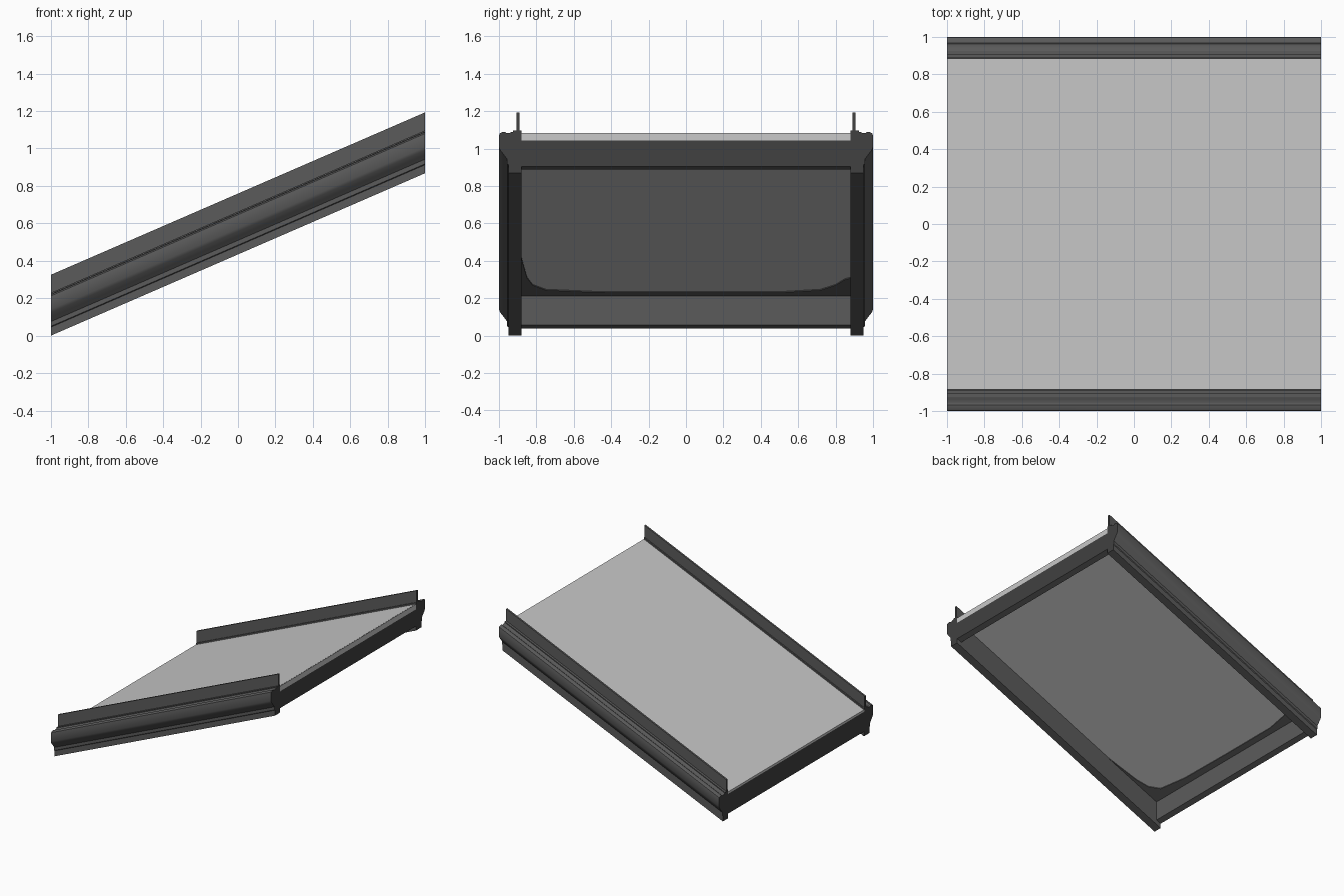
import bpy, bmesh

if "Cube" in bpy.data.objects:
    bpy.data.objects.remove(bpy.data.objects["Cube"])

SLOPE = 0.434  # rise per unit of x


def material(name, v):
    m = bpy.data.materials.new(name)
    m.diffuse_color = (v, v, v, 1)
    m.use_nodes = True
    m.node_tree.nodes["Principled BSDF"].inputs["Base Color"].default_value = m.diffuse_color
    return m


LIGHT = material("light grey", 0.58)
DARK = material("dark grey", 0.105)
CAP = material("charcoal", 0.052)


def shear(x, y, z):
    return (x, y, z + SLOPE * (x + 1))


def prism(name, bottom, top, mats, smooth=False):
    """Join two matching outlines into a solid; end faces facing x take the second material."""
    bm = bmesh.new()
    a = [bm.verts.new(shear(*p)) for p in bottom]
    b = [bm.verts.new(shear(*p)) for p in top]
    n = len(a)
    bm.faces.new(a)
    bm.faces.new(b)
    for i in range(n):
        j = (i + 1) % n
        bm.faces.new((a[i], a[j], b[j], b[i]))
    bmesh.ops.recalc_face_normals(bm, faces=bm.faces)
    if len(mats) > 1:
        for f in bm.faces:
            xs = [abs(v.co.x) for v in f.verts]
            if abs(f.normal.x) > 0.9 and min(xs) > 0.99:
                f.material_index = 1
    me = bpy.data.meshes.new(name)
    bm.to_mesh(me)
    bm.free()
    for m in mats:
        me.materials.append(m)
    ob = bpy.data.objects.new(name, me)
    bpy.context.collection.objects.link(ob)
    if smooth:
        bpy.context.view_layer.objects.active = ob
        ob.select_set(True)
        bpy.ops.object.shade_smooth_by_angle(angle=0.5)
        ob.select_set(False)
    return ob


def along_x(name, profile, x0, x1, mats, smooth=False):
    return prism(name, [(x0, y, z) for y, z in profile],
                 [(x1, y, z) for y, z in profile], mats, smooth)


def box(name, x0, x1, y, z0, z1, mats):
    return along_x(name, [(-y, z0), (y, z0), (y, z1), (-y, z1)], x0, x1, mats)


# Side rail section: foot, slanted belly, rounded shoulder, upright fin
rail = [(0.88, 0.0), (0.95, 0.0), (0.95, 0.045), (0.956, 0.05), (0.956, 0.075),
        (0.975, 0.10), (0.993, 0.123), (1.0, 0.14), (1.0, 0.195), (0.997, 0.212),
        (0.985, 0.219), (0.968, 0.221), (0.958, 0.214), (0.945, 0.214),
        (0.935, 0.219), (0.925, 0.222), (0.925, 0.229), (0.905, 0.229),
        (0.905, 0.325), (0.89, 0.325), (0.89, 0.229), (0.88, 0.229)]
for name, s in (("front_rail", -1), ("back_rail", 1)):
    along_x(name, [(s * y, z) for y, z in rail], -1, 1, (DARK, CAP), True)

# Deck sheet and its light edge strip at the high end
box("deck", -1, 0.992, 0.885, 0.2, 0.217, (LIGHT,))
box("deck_edge", 0.99, 1.0, 0.882, 0.174, 0.216, (LIGHT,))

# Cross beams closing both ends
box("high_beam", 0.96, 1.0, 0.885, 0.036, 0.174, (DARK, CAP))
box("high_beam_top", 0.96, 0.99, 0.885, 0.174, 0.2, (DARK,))
box("low_beam", -1.0, -0.96, 0.885, 0.038, 0.2, (DARK, CAP))

# Dark plate with rounded corners under the low end of the deck
outline = [(-0.97, -0.885), (-0.44, -0.885), (-0.58, -0.87), (-0.74, -0.85),
           (-0.83, -0.82), (-0.89, -0.75), (-0.915, -0.5), (-0.92, 0.0),
           (-0.92, 0.5), (-0.89, 0.72), (-0.83, 0.8), (-0.76, 0.85),
           (-0.74, 0.885), (-0.97, 0.885)]
prism("underside_plate", [(x, y, 0.195) for x, y in outline],
      [(x, y, 0.2005) for x, y in outline], (DARK,))
